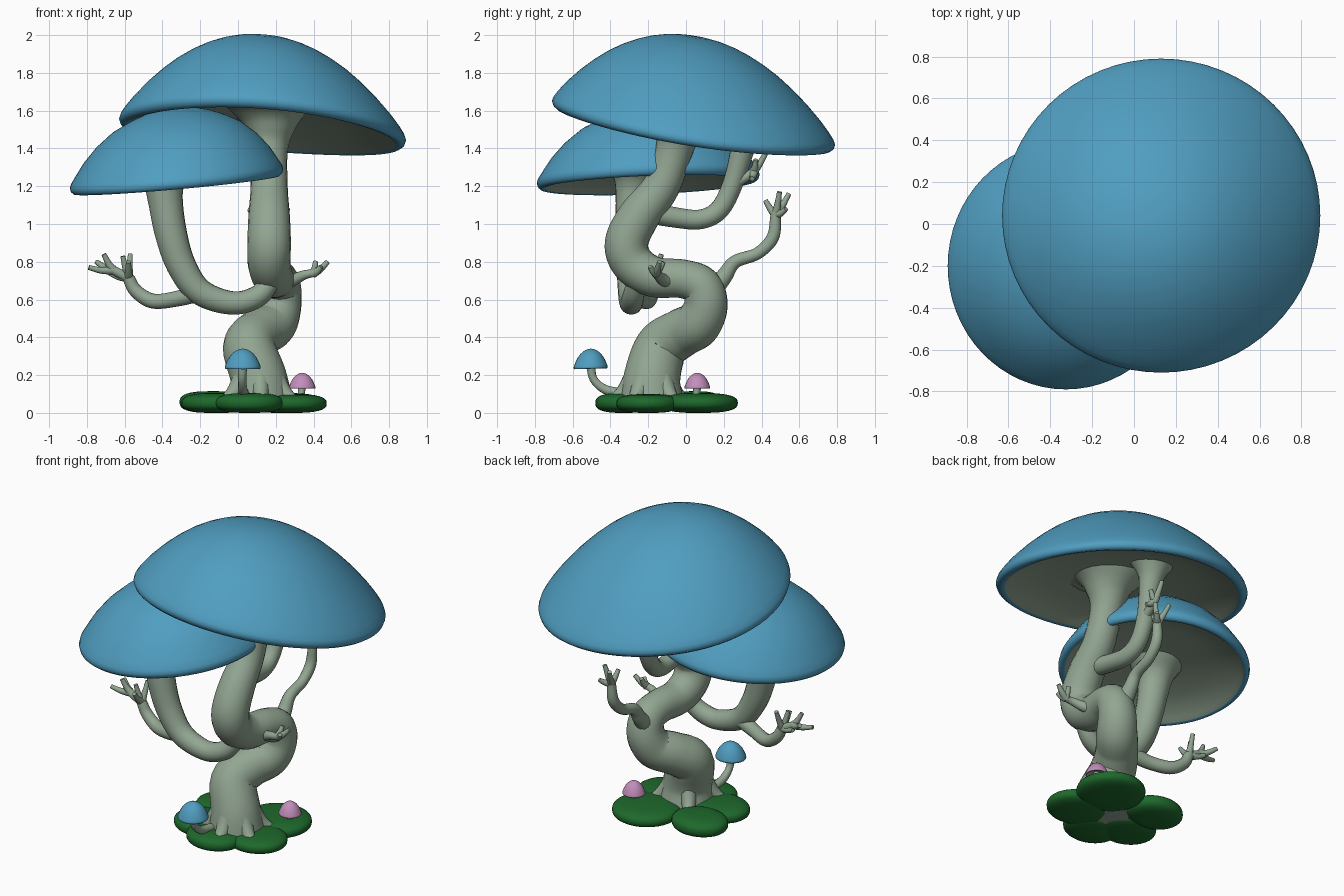
import bpy, bmesh, math
from mathutils import Vector


def mat(name, rgb):
    m = bpy.data.materials.new(name)
    m.diffuse_color = (*rgb, 1)
    return m


BLUE = mat("cap_blue", (0.08, 0.34, 0.53))
BARK = mat("bark_grey_green", (0.29, 0.38, 0.29))
GREEN = mat("moss_green", (0.013, 0.14, 0.025))
PINK = mat("cap_pink", (0.54, 0.27, 0.50))


def tube(name, pts, steps=6, sides=5):
    """Smooth tapered tube through (x, y, z, radius) points."""
    P = [Vector(p) for p in pts]
    P = [P[0] * 2 - P[1]] + P + [P[-1] * 2 - P[-2]]
    out = []
    for i in range(1, len(P) - 2):
        a, b, c, d = P[i - 1:i + 3]
        for k in range(steps):
            t = k / steps
            out.append(0.5 * (2 * b + (c - a) * t + (2 * a - 5 * b + 4 * c - d) * t * t
                              + (3 * b - a - 3 * c + d) * t ** 3))
    out.append(P[-2])
    cu = bpy.data.curves.new(name, 'CURVE')
    cu.dimensions = '3D'
    cu.bevel_depth = 1
    cu.bevel_resolution = sides
    cu.use_fill_caps = True
    sp = cu.splines.new('POLY')
    sp.points.add(len(out) - 1)
    for q, v in zip(sp.points, out):
        q.co = (v[0], v[1], v[2], 1)
        q.radius = max(v[3], 0.004)
    ob = bpy.data.objects.new(name, cu)
    bpy.context.collection.objects.link(ob)
    cu.materials.append(BARK)
    bpy.ops.object.select_all(action='DESELECT')
    ob.select_set(True)
    bpy.context.view_layer.objects.active = ob
    bpy.ops.object.convert(target='MESH')
    bpy.ops.object.shade_smooth_by_angle(angle=math.radians(50))
    return ob


def cap(name, c, rx, ry, h, prof, slope, top, seg=64, droop=0):
    """Lathed mushroom cap, sheared along slope; the dome and its lip are coloured."""
    under = [(0.99, -0.085), (0.965, -0.12), (0.93, -0.11), (0.895, -0.06),
             (0.6, 0.06), (0.3, 0.12), (0, 0.14)]
    rings = prof + under
    lip = len(prof) + 2
    bm = bmesh.new()
    loops = []
    for u, z in rings:
        n = 1 if u == 0 else seg
        loop = []
        for k in range(n):
            a = 2 * math.pi * k / seg
            x, y = u * rx * math.cos(a), u * ry * math.sin(a)
            loop.append(bm.verts.new((c[0] + x, c[1] + y, c[2] + z * h + slope[0] * x
                                      + slope[1] * y - droop * (x / rx) ** 2)))
        loops.append(loop)
    for i, (A, B) in enumerate(zip(loops, loops[1:])):
        for k in range(seg):
            j = (k + 1) % seg
            vs = [A[k % len(A)], B[k % len(B)], B[j % len(B)], A[j % len(A)]]
            f = bm.faces.new(list(dict.fromkeys(vs)))
            f.smooth = True
            f.material_index = 0 if i < lip else 1
    bmesh.ops.recalc_face_normals(bm, faces=bm.faces)
    me = bpy.data.meshes.new(name)
    bm.to_mesh(me)
    bm.free()
    me.materials.append(top)
    me.materials.append(BARK)
    ob = bpy.data.objects.new(name, me)
    bpy.context.collection.objects.link(ob)


BROAD = [(0, 1), (0.1, 0.995), (0.2, 0.97), (0.3, 0.925), (0.4, 0.86), (0.5, 0.775), (0.6, 0.67),
         (0.7, 0.54), (0.8, 0.39), (0.9, 0.215), (0.96, 0.09), (0.99, 0.015), (1, -0.035)]
ROUND = [(0, 1), (0.15, 0.985), (0.3, 0.93), (0.45, 0.84), (0.6, 0.72), (0.75, 0.53),
         (0.87, 0.32), (0.95, 0.13), (0.99, 0.03), (1, -0.03)]

# Caps
cap("large_cap", (0.13, 0.04, 1.551), 0.76, 0.75, 0.443, BROAD, (-0.075, -0.155), BLUE, droop=0.035)
cap("small_cap", (-0.325, -0.2, 1.25), 0.565, 0.59, 0.367, ROUND, (0.09, 0.04), BLUE)
cap("blue_sprout_cap", (0.025, -0.505, 0.245), 0.095, 0.09, 0.095, ROUND, (0, 0.03), BLUE, 24)
cap("pink_sprout_cap", (0.34, 0.06, 0.137), 0.07, 0.068, 0.075, ROUND, (0, 0), PINK, 24)

# Winding trunk
tube("trunk", [(0.12, -0.18, 0.02, 0.18), (0.11, -0.18, 0.18, 0.152), (0.06, -0.13, 0.345, 0.14),
               (0.11, -0.03, 0.42, 0.13), (0.185, 0.06, 0.47, 0.125), (0.22, 0.105, 0.57, 0.116),
               (0.225, 0.08, 0.67, 0.108), (0.21, -0.02, 0.71, 0.103), (0.185, -0.17, 0.72, 0.108),
               (0.165, -0.28, 0.79, 0.113), (0.165, -0.315, 0.9, 0.115), (0.165, -0.25, 1.04, 0.11),
               (0.165, -0.13, 1.2, 0.098), (0.165, -0.06, 1.4, 0.1), (0.17, -0.04, 1.52, 0.14),
               (0.17, -0.03, 1.6, 0.21), (0.17, -0.03, 1.65, 0.28)], sides=8)
# Roots flaring from the trunk foot
for i, a in enumerate([-2.6, -1.5, -0.5, 0.6, 2.2]):
    ca, sa = math.cos(a), math.sin(a)
    tube(f"root_{i + 1}", [(0.11 + r * ca, -0.18 + r * sa, z, w) for r, z, w in
                           [(0.06, 0.27, 0.06), (0.12, 0.15, 0.05),
                            (0.17, 0.09, 0.04), (0.23, 0.05, 0.03)]], 4, 3)

# Second stem and its arm
tube("second_stem", [(0.18, -0.26, 0.7, 0.05), (0.1, -0.28, 0.615, 0.058), (-0.03, -0.29, 0.582, 0.062),
                     (-0.2, -0.29, 0.64, 0.07), (-0.3, -0.29, 0.78, 0.078), (-0.355, -0.29, 0.95, 0.085),
                     (-0.385, -0.28, 1.13, 0.093), (-0.39, -0.27, 1.23, 0.115),
                     (-0.39, -0.26, 1.32, 0.18)], sides=7)
# Branch to the large cap
tube("cap_branch", [(0.16, -0.24, 1.07, 0.06), (0.14, -0.06, 1.035, 0.055), (0.13, 0.08, 1.025, 0.053),
                    (0.12, 0.18, 1.08, 0.053), (0.12, 0.25, 1.22, 0.055), (0.13, 0.3, 1.4, 0.065),
                    (0.13, 0.32, 1.49, 0.09), (0.13, 0.33, 1.58, 0.15)])


def hand(name, arm, tips):
    """Tapered arm ending in spread twig fingers."""
    tube(name, arm)
    p = Vector(arm[-1][:3])
    for i, t in enumerate(tips):
        q = p.lerp(Vector(t), 0.5) + Vector((0, 0, -0.008))
        tube(f"{name}_finger_{i + 1}", [(*p, 0.025), (*q, 0.018), (*t, 0.013)], 4, 3)


hand("left_arm", [(-0.2, -0.28, 0.64, 0.05), (-0.32, -0.25, 0.605, 0.042), (-0.45, -0.2, 0.592, 0.04),
                  (-0.54, -0.18, 0.645, 0.036), (-0.58, -0.18, 0.715, 0.032)],
     [(-0.68, -0.15, 0.74), (-0.61, -0.2, 0.83), (-0.57, -0.13, 0.84), (-0.58, -0.26, 0.8)])
hand("left_outer_twig", [(-0.58, -0.18, 0.715, 0.026), (-0.66, -0.18, 0.755, 0.024)],
     [(-0.79, -0.2, 0.77), (-0.71, -0.2, 0.84), (-0.75, -0.12, 0.8)])
hand("back_arm", [(0.2, 0.12, 0.63, 0.06), (0.2, 0.2, 0.72, 0.045), (0.2, 0.26, 0.8, 0.036),
                  (0.205, 0.38, 0.845, 0.033), (0.21, 0.46, 0.93, 0.034), (0.215, 0.475, 1.05, 0.028)],
     [(0.2, 0.42, 1.125), (0.25, 0.495, 1.17), (0.18, 0.545, 1.16), (0.265, 0.53, 1.08)])
hand("right_twig", [(0.22, -0.05, 0.7, 0.05), (0.28, -0.11, 0.7, 0.035), (0.35, -0.15, 0.73, 0.025),
                    (0.4, -0.16, 0.74, 0.02)],
     [(0.475, -0.14, 0.8), (0.44, -0.19, 0.775), (0.41, -0.12, 0.8)])
hand("high_twig", [(0.13, 0.26, 1.22, 0.035), (0.14, 0.32, 1.25, 0.025), (0.14, 0.36, 1.28, 0.02)],
     [(0.14, 0.43, 1.39), (0.18, 0.37, 1.34), (0.2, 0.35, 1.24)])
# Little knot on the trunk
tube("trunk_knot", [(0.16, -0.22, 1.05, 0.03), (0.08, -0.13, 1.07, 0.02), (0.06, -0.11, 1.075, 0.014)], 3, 3)

# Small mushroom stems
tube("blue_sprout_stem", [(0.03, -0.33, 0.1, 0.03), (0.025, -0.43, 0.125, 0.025),
                          (0.022, -0.49, 0.18, 0.022), (0.025, -0.505, 0.26, 0.025)], 5, 3)
tube("pink_sprout_stem", [(0.33, 0.04, 0.05, 0.026), (0.335, 0.055, 0.1, 0.02), (0.34, 0.06, 0.15, 0.022)], 4, 3)

# Mossy lobes around the base
for i, (x, y, rx, ry, h) in enumerate([(-0.13, 0.04, 0.18, 0.15, 0.115), (-0.11, -0.2, 0.19, 0.16, 0.105),
                                       (0.06, -0.33, 0.18, 0.15, 0.105), (0.28, -0.2, 0.19, 0.17, 0.1),
                                       (0.24, 0.07, 0.21, 0.205, 0.105)]):
    bpy.ops.mesh.primitive_uv_sphere_add(segments=32, ring_count=16, location=(x, y, h / 2))
    ob = bpy.context.object
    ob.name = f"moss_lobe_{i + 1}"
    for v in ob.data.vertices:  # flattened pebble with full, rounded sides
        r = math.hypot(v.co.x, v.co.y)
        k = r ** -0.3 if r > 1e-4 else 1
        z = v.co.z
        v.co = (v.co.x * k * rx, v.co.y * k * ry, math.copysign(abs(z) ** 0.75, z) * h / 2)
    ob.data.materials.append(GREEN)
    bpy.ops.object.shade_smooth()
